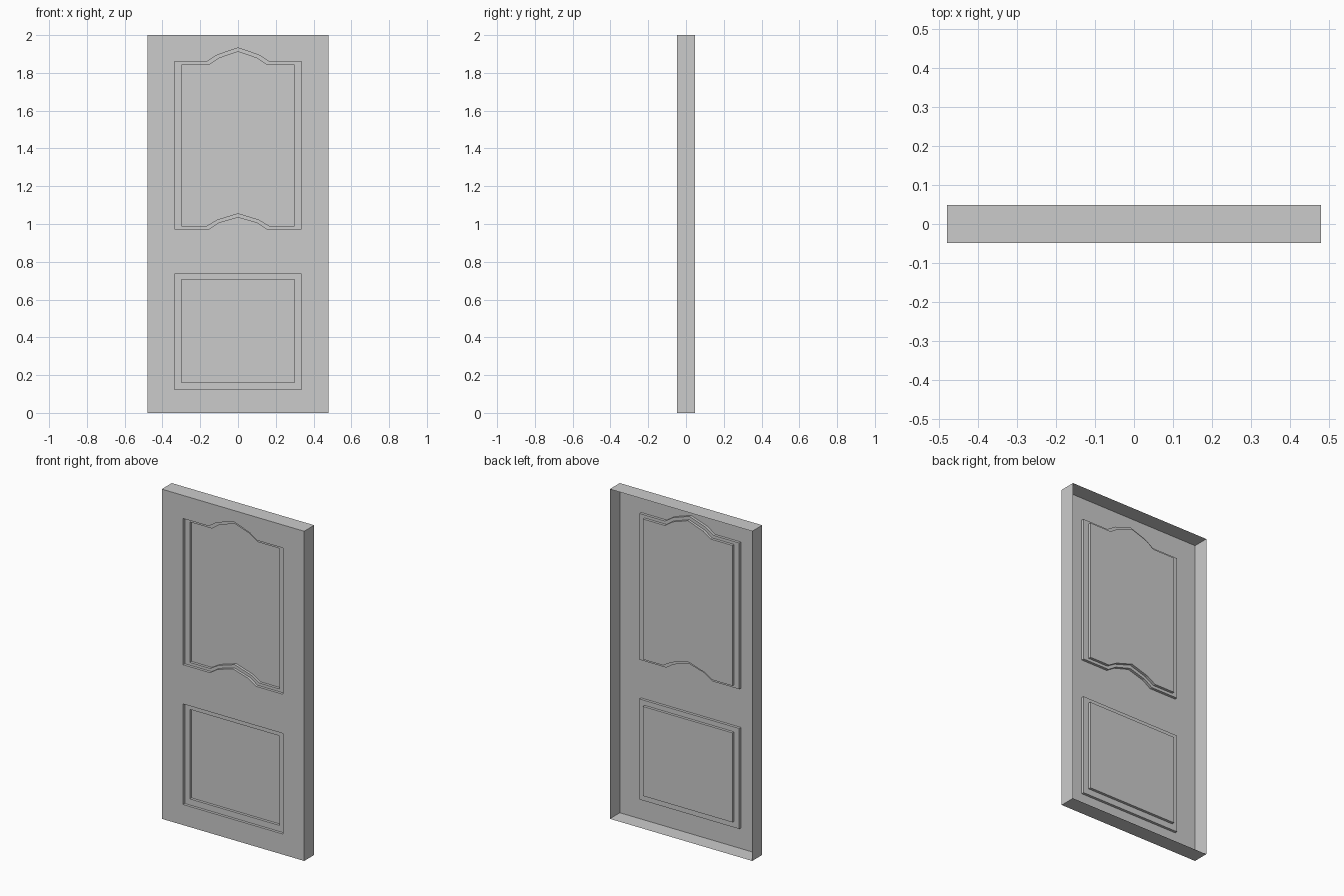
import bpy, bmesh

if "Cube" in bpy.data.objects:
    bpy.data.objects.remove(bpy.data.objects["Cube"])

W, H, D = 0.478, 2.0, 0.048      # half width, height, half depth
STEP = 0.016                     # depth of each moulding step


def mirrored(right):
    """Closed outline from its right half, listed bottom to top."""
    return right + [(-x, z) for x, z in reversed(right) if x > 0]


def loop(bm, pts, y):
    return [bm.verts.new((x, y, z)) for x, z in pts]


def bridge(bm, a, b):
    n = len(a)
    for i in range(n):
        j = (i + 1) % n
        bm.faces.new((a[i], a[j], b[j], b[i]))


def finish(bm, name):
    bmesh.ops.recalc_face_normals(bm, faces=bm.faces)
    bm.normal_update()
    # the large front-facing faces must look towards -y
    if sum(f.normal.y * f.calc_area() for f in bm.faces) > 0:
        bmesh.ops.reverse_faces(bm, faces=bm.faces)
    me = bpy.data.meshes.new(name)
    bm.to_mesh(me)
    bm.free()
    ob = bpy.data.objects.new(name, me)
    bpy.context.collection.objects.link(ob)


# Panel outlines (right halves)
upper_outer = mirrored([(0, 1.037), (0.103, 1.007), (0.155, 0.973), (0.335, 0.973),
                        (0.335, 1.86), (0.163, 1.86), (0.11, 1.895), (0, 1.932)])
upper_inner = mirrored([(0, 1.057), (0.11, 1.023), (0.165, 0.99), (0.30, 0.99),
                        (0.30, 1.842), (0.153, 1.842), (0.103, 1.877), (0, 1.912)])
lower_outer = mirrored([(0.335, 0.125), (0.335, 0.735)])
lower_inner = mirrored([(0.30, 0.162), (0.30, 0.705)])

# Door shell: front sheet with two openings, thin rim, open back
bm = bmesh.new()
border = mirrored([(W, 0), (W, H)])
edges = []
front = loop(bm, border, -D)
for ring in (front, loop(bm, upper_outer, -D), loop(bm, lower_outer, -D)):
    edges += [bm.edges.new((ring[i - 1], ring[i])) for i in range(len(ring))]
bmesh.ops.triangle_fill(bm, edges=edges, use_beauty=True, use_dissolve=False)
bridge(bm, front, loop(bm, border, D))
finish(bm, "door_shell")

# Recessed panels: wall, ledge, second wall, flat field
for name, outer, inner in (("upper_panel", upper_outer, upper_inner),
                           ("lower_panel", lower_outer, lower_inner)):
    bm = bmesh.new()
    rings = [loop(bm, outer, -D), loop(bm, outer, -D + STEP),
             loop(bm, inner, -D + STEP), loop(bm, inner, -D + 2 * STEP)]
    for a, b in zip(rings, rings[1:]):
        bridge(bm, a, b)
    bm.faces.new(rings[-1])
    finish(bm, name)
